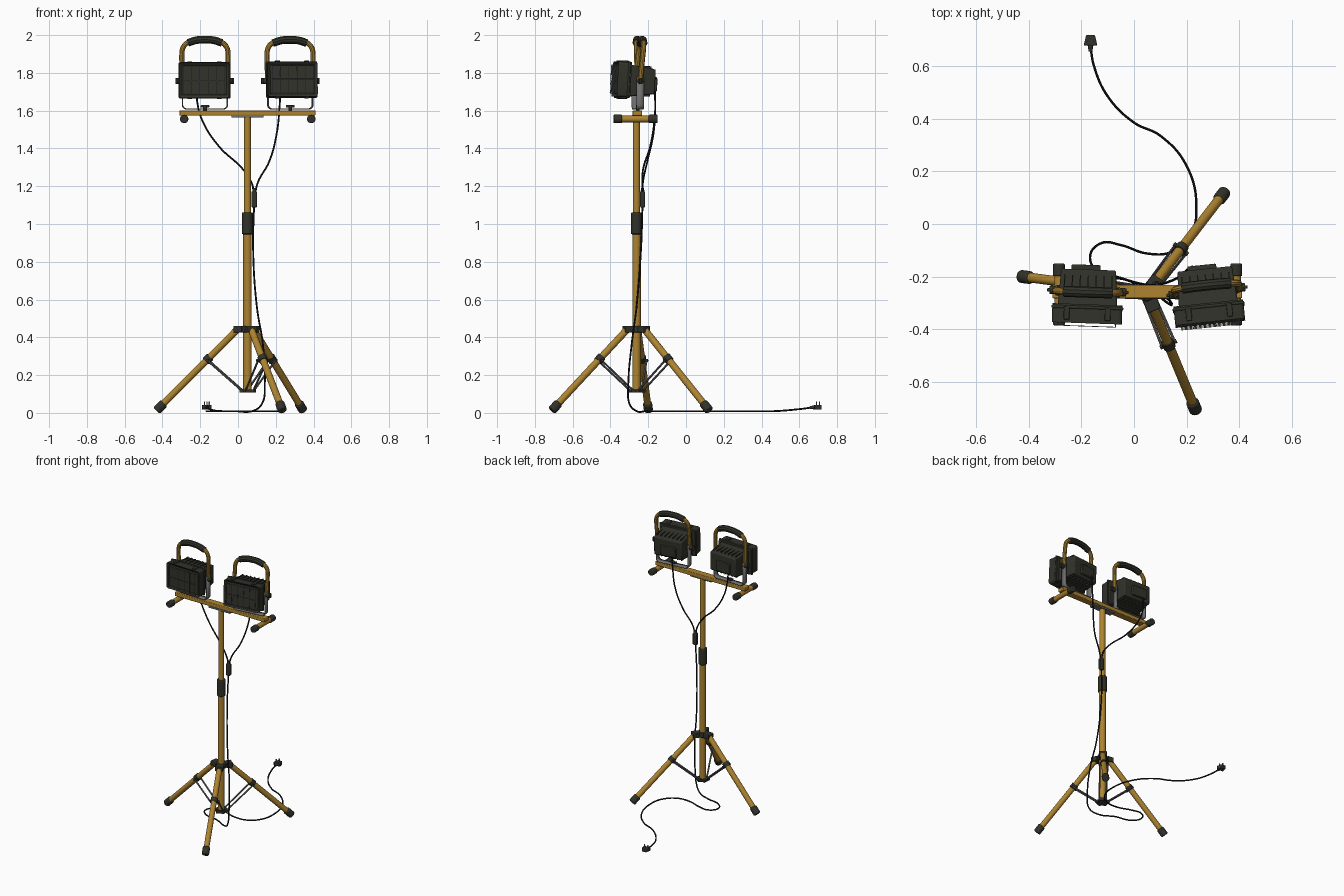
import bpy, bmesh, math
from mathutils import Matrix, Vector

cube = bpy.data.objects.get("Cube")
if cube:
    bpy.data.objects.remove(cube)


def material(name, r, g, b):
    m = bpy.data.materials.new(name)
    m.use_nodes = True
    m.diffuse_color = (r, g, b, 1)
    m.node_tree.nodes["Principled BSDF"].inputs["Base Color"].default_value = (r, g, b, 1)
    return m


YELLOW = material("mustard paint", .42, .23, .03)
BLACK = material("black plastic", .032, .032, .024)
GREY = material("grey steel", .16, .16, .16)
CABLE = material("cable rubber", .012, .012, .012)
GLASS = material("dark glass", .045, .045, .035)
place = Matrix()  # current assembly transform


def finish(name, bm, mat, bevel=0, mats=()):
    bmesh.ops.recalc_face_normals(bm, faces=bm.faces)
    me = bpy.data.meshes.new(name)
    bm.to_mesh(me)
    bm.free()
    return link(name, me, [mat, *mats], bevel)


def link(name, me, mats, bevel=0):
    me.materials.clear()
    for m in mats:
        me.materials.append(m)
    ob = bpy.data.objects.new(name, me)
    bpy.context.collection.objects.link(ob)
    ob.matrix_world = place
    if bevel:
        mod = ob.modifiers.new("rounding", "BEVEL")
        mod.width, mod.segments = bevel, 2
    bpy.ops.object.select_all(action="DESELECT")
    ob.select_set(True)
    bpy.context.view_layer.objects.active = ob
    bpy.ops.object.shade_smooth_by_angle(angle=math.radians(35))
    return ob


def rod(name, a, b, r, mat, r2=None, bevel=0, sides=20):
    a, b = Vector(a), Vector(b)
    bm = bmesh.new()
    turn = (b - a).to_track_quat("Z", "Y").to_matrix().to_4x4()
    bmesh.ops.create_cone(bm, cap_ends=True, segments=sides, radius1=r, radius2=r2 or r,
                          depth=(b - a).length, matrix=Matrix.Translation((a + b) / 2) @ turn)
    return finish(name, bm, mat, bevel)


def box(name, centre, size, mat, bevel=0, turn=Matrix()):
    bm = bmesh.new()
    bmesh.ops.create_cube(bm, size=1, matrix=Matrix.Translation(centre) @ turn @ Matrix.Diagonal((*size, 1)))
    return finish(name, bm, mat, bevel)


def tube(name, pts, r, mat, res=8):
    cu = bpy.data.curves.new(name, "CURVE")
    cu.dimensions = "3D"
    cu.bevel_depth, cu.bevel_resolution, cu.resolution_u = r, 3, res
    cu.use_fill_caps = True
    sp = cu.splines.new("BEZIER")
    sp.bezier_points.add(len(pts) - 1)
    for bp, p in zip(sp.bezier_points, pts):
        bp.co = p
        bp.handle_left_type = bp.handle_right_type = "AUTO"
    tmp = bpy.data.objects.new(name + " path", cu)
    bpy.context.collection.objects.link(tmp)
    dg = bpy.context.evaluated_depsgraph_get()
    me = bpy.data.meshes.new_from_object(tmp.evaluated_get(dg))
    bpy.data.objects.remove(tmp)
    return link(name, me, [mat])


def arc(cx, cz, r, a0, a1, n=6):
    angles = [math.radians(a0 + (a1 - a0) * i / n) for i in range(n + 1)]
    return [(cx + r * math.cos(a), 0, cz + r * math.sin(a)) for a in angles]


# Mast
PX, PY = .05, -.262
place = Matrix.Translation((PX, PY, 0))
rod("lower_mast", (0, 0, .11), (0, 0, .98), .0225, YELLOW)
rod("upper_mast", (0, 0, .95), (0, 0, 1.575), .019, YELLOW)
rod("mast_clamp", (0, 0, .945), (0, 0, 1.062), .029, BLACK, bevel=.006)
rod("mast_hub", (0, 0, .425), (0, 0, .46), .034, BLACK, bevel=.004)
rod("brace_hub", (0, 0, .108), (0, 0, .125), .03, BLACK)
box("mast_top_plate", (0, 0, 1.571), (.17, .046, .012), GREY)

# Tripod legs, each built along its own local x direction
for i, ang in enumerate((172.5, 292.5, 52.5)):
    place = Matrix.Translation((PX, PY, 0)) @ Matrix.Rotation(math.radians(ang), 4, "Z")
    top, foot = Vector((.05, 0, .445)), Vector((.478, 0, .02))
    axis = (foot - top).normalized()
    rod(f"leg_{i}", top, foot, .0185, YELLOW)
    rod(f"leg_foot_{i}", foot - axis * .045, foot + axis * .01, .0245, BLACK, bevel=.006)
    joint = top.lerp(foot, .375)
    rod(f"leg_clamp_{i}", joint - axis * .016, joint + axis * .016, .0235, BLACK)
    tilt = Matrix.Rotation(math.radians(45), 4, "Y")
    box(f"leg_hinge_{i}", (.05, 0, .443), (.045, .052, .034), BLACK, .004)
    for s in (-1, 1):
        rod(f"brace_{i}_{s}", (.025, s * .022, .116), joint + Vector((0, s * .026, -.008)), .0055, GREY, sides=10)
    rod(f"brace_pin_{i}", joint + Vector((0, -.034, -.008)), joint + Vector((0, .034, -.008)), .008, BLACK)
    box(f"brace_lug_{i}", (.027, 0, .116), (.024, .056, .016), BLACK)

# Crossbar with a short capped tube under each end
place = Matrix()
box("crossbar", (.05, -.257, 1.588), (.72, .05, .027), YELLOW, .004)
for side, x in (("right", -.285), ("left", .388)):
    rod(f"{side}_end_tube", (x, -.37, 1.556), (x, -.165, 1.556), .0175, YELLOW)
    for y0, y1 in ((-.385, -.338), (-.198, -.15)):
        rod(f"{side}_end_cap", (x, y0, 1.556), (x, y1, 1.556), .0225, BLACK, bevel=.005)


def lamp(side, cx, yaw, pitch, lean):
    global place
    base = Matrix.Translation((cx, -.255, 1.757)) @ Matrix.Rotation(math.radians(yaw), 4, "Z")

    # U-shaped mounting strap and wing nut
    place = base
    path = [(-.122, 0, .02)] + arc(-.097, -.126, .025, 180, 270) + arc(.097, -.126, .025, 270, 360) + [(.122, 0, .02)]
    bm = bmesh.new()
    rows = [[bm.verts.new((x, y, z)) for y in (-.02, .02)] for x, _, z in path]
    for a, b in zip(rows, rows[1:]):
        bm.faces.new((a[0], a[1], b[1], b[0]))
    strap = finish(f"{side}_strap", bm, GREY)
    strap.modifiers.new("thickness", "SOLIDIFY").thickness = .006
    rod(f"{side}_nut_stem", (0, 0, -.155), (0, 0, -.128), .01, BLACK)
    box(f"{side}_wing_nut", (0, 0, -.134), (.046, .012, .014), BLACK, .004)
    for s in (-1, 1):
        rod(f"{side}_pivot_knob_{s}", (s * .105, 0, 0), (s * .146, 0, 0), .016, BLACK, bevel=.003)
        box(f"{side}_pivot_wing_{s}", (s * .148, 0, 0), (.014, .012, .034), BLACK, .003)

    # Carrying handle with a padded grip
    place = base @ Matrix.Rotation(math.radians(lean), 4, "X")
    bow = arc(-.06, .15, .062, 180, 100, 5) + arc(.06, .15, .062, 80, 0, 5)
    bow = [(-.122, 0, 0), (-.122, 0, .08)] + bow + [(.122, 0, .08), (.122, 0, 0)]
    tube(f"{side}_handle", bow, .0135, YELLOW, 4)
    tube(f"{side}_grip", [(-.09, 0, .202), (-.045, 0, .216), (0, 0, .219), (.045, 0, .216), (.09, 0, .202)],
         .021, BLACK)

    # Tapered housing
    place = base @ Matrix.Rotation(math.radians(pitch), 4, "X")
    bm = bmesh.new()
    bmesh.ops.create_cube(bm, size=1)
    for v in bm.verts:
        back = v.co.y > 0
        v.co = (v.co.x * (.208 if back else .226), .082 if back else -.06, v.co.z * (.13 if back else .17))
    finish(f"{side}_housing", bm, BLACK, .006)
    box(f"{side}_wiring_box", (-.01, .088, -.015), (.11, .024, .07), BLACK, .004)
    for k in range(7):
        box(f"{side}_fin_{k}", (-.09 + k * .03, .01, 0), (.005, .1, .16), BLACK)

    # Front frame with sunken glass
    bm = bmesh.new()
    bmesh.ops.create_cube(bm, size=1, matrix=Matrix.Translation((0, -.086, .004)) @ Matrix.Diagonal((.266, .072, .186, 1)))
    bmesh.ops.bevel(bm, geom=[e for e in bm.edges if abs(e.verts[0].co.y - e.verts[1].co.y) > .05],
                    offset=.014, segments=3, affect="EDGES", profile=.5)
    bm.normal_update()
    front = min(bm.faces, key=lambda f: f.normal.y)
    bmesh.ops.inset_region(bm, faces=[front], thickness=.015)
    for v in front.verts:
        v.co.y += .012
    front.material_index = 1
    finish(f"{side}_frame", bm, BLACK, 0, [GLASS])
    box(f"{side}_frame_rib", (0, -.062, .004), (.274, .012, .192), BLACK, .005)
    for s in (-1, 1):
        for z in (-.09, .098):
            box(f"{side}_clip", (s * .078, -.085, z), (.022, .05, .012), BLACK, .002)

    # Wire guard
    for k in range(6):
        x = -.11 + k * .044
        rod(f"{side}_guard_upright", (x, -.133, -.07), (x, -.133, .078), .0016, GREY, sides=6)
    for z in (-.07, .004, .078):
        rod(f"{side}_guard_rail", (-.11, -.133, z), (.11, -.133, z), .0016, GREY, sides=6)
    for x in (-.11, .11):
        for z in (-.07, .078):
            rod(f"{side}_guard_post", (x, -.108, z), (x, -.133, z), .0022, GREY, sides=6)


lamp("right_lamp", -.175, -2, 0, 1)
lamp("left_lamp", .277, 6, -3, -6)

# Cables: two lamp leads into a junction, then one trailing lead
place = Matrix()
tube("right_lamp_lead", [(-.22, -.17, 1.72), (-.215, -.163, 1.64), (-.19, -.167, 1.55), (-.1, -.19, 1.41),
                         (.03, -.228, 1.285), (.075, -.232, 1.21), (.083, -.23, 1.16)], .0048, CABLE)
tube("left_lamp_lead", [(.225, -.165, 1.72), (.22, -.163, 1.62), (.205, -.172, 1.48), (.165, -.205, 1.33),
                        (.105, -.228, 1.22), (.09, -.23, 1.16)], .0048, CABLE)
box("cable_junction", (.086, -.23, 1.13), (.03, .026, .085), BLACK, .006)
rod("junction_neck", (.086, -.23, 1.165), (.086, -.23, 1.19), .012, BLACK, .007)
tube("trailing_lead", [(.085, -.23, 1.1), (.08, -.238, .87), (.1, -.262, .56), (.132, -.288, .36), (.142, -.305, .16),
                       (.128, -.3, .05), (.08, -.265, .011), (-.02, -.215, .009), (-.13, -.185, .009),
                       (-.167, -.125, .009), (-.125, -.073, .009), (-.05, -.08, .009), (.05, -.112, .009),
                       (.145, -.105, .009), (.215, -.04, .009), (.237, .06, .009), (.2, .22, .009), (.1, .335, .009),
                       (0, .385, .009), (-.1, .485, .01), (-.152, .6, .02), (-.166, .68, .03)], .0048, CABLE)

# Mains plug
rod("plug_neck", (-.165, .655, .028), (-.165, .685, .03), .007, BLACK, .012)
bm = bmesh.new()
bmesh.ops.create_cube(bm, size=1, matrix=Matrix.Translation((-.165, .697, .03)) @ Matrix.Diagonal((.052, .04, .026, 1)))
for v in bm.verts:
    if v.co.y > .7:
        v.co.x = -.165 + (v.co.x + .165) * .65
finish("plug_body", bm, BLACK, .004)
for x, y in ((-.178, .69), (-.152, .69), (-.165, .707)):
    box("plug_pin", (x, y, .049), (.006, .006, .02), GREY)
